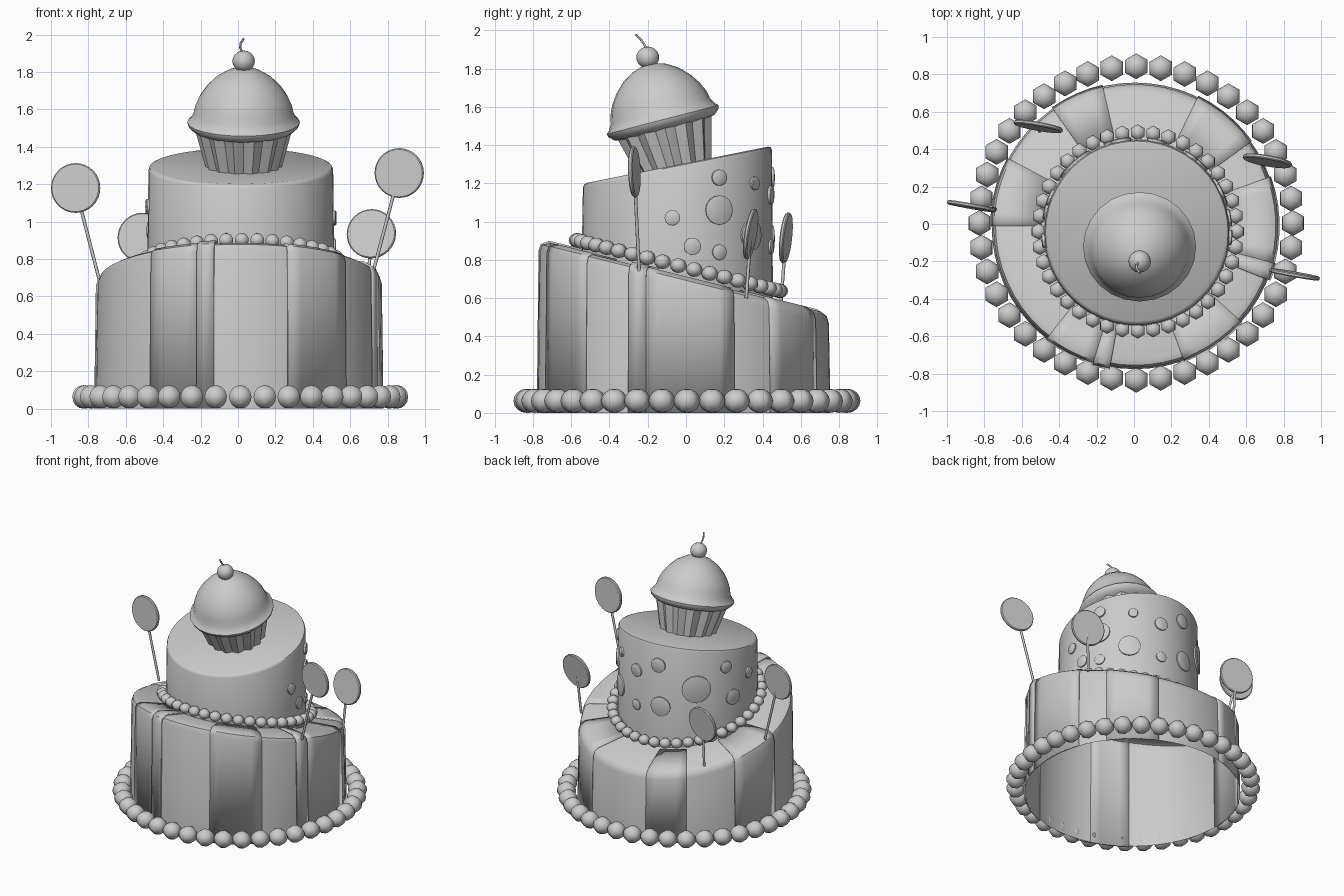
import bpy, math
from math import sin, cos, radians, pi, tau
from mathutils import Vector, Matrix

if "Cube" in bpy.data.objects:
    bpy.data.objects.remove(bpy.data.objects["Cube"])

C1 = (0.005, -0.01)     # lower tier centre
C2 = (0.015, -0.045)    # upper tier centre


def low_top(y):
    return 0.705 - 0.25 * y


def up_top(y):
    return 1.297 + 0.2 * (y + 0.045)


def smooth(ob, angle=40):
    bpy.ops.object.select_all(action='DESELECT')
    ob.select_set(True)
    bpy.context.view_layer.objects.active = ob
    bpy.ops.object.shade_smooth_by_angle(angle=radians(angle))


def make(name, verts, faces, angle=40):
    me = bpy.data.meshes.new(name)
    me.from_pydata(verts, [], faces)
    me.validate()
    ob = bpy.data.objects.new(name, me)
    bpy.context.collection.objects.link(ob)
    smooth(ob, angle)
    return ob


def sweep(name, rows, n, point, a0=0.0, a1=tau, angle=40):
    """Sweep profile rows around an axis; point(row, angle) gives each vertex."""
    full = abs(a1 - a0 - tau) < 1e-6
    m = n if full else n + 1
    verts = [point(r, a0 + (a1 - a0) * i / n) for r in rows for i in range(m)]
    faces = []
    for j in range(len(rows) - 1):
        for i in range(n):
            k = (i + 1) % m
            faces.append((j * m + i, j * m + k, (j + 1) * m + k, (j + 1) * m + i))
    if full:
        faces.append(tuple((len(rows) - 1) * m + i for i in range(m)))
    return make(name, verts, faces, angle)


def tier_point(centre, bottom, top):
    # row = (radius, follows top?, height offset)
    def f(row, a):
        r, up, dz = row
        x, y = centre[0] + r * cos(a), centre[1] + r * sin(a)
        return (x, y, (top(y) if up else bottom(y)) + dz)
    return f


def ball(name, loc, r, rz, seg, rings):
    bpy.ops.mesh.primitive_uv_sphere_add(segments=seg, ring_count=rings, radius=1, location=loc)
    ob = bpy.context.object
    ob.name = name
    ob.scale = (r, r, rz)
    bpy.ops.object.transform_apply(location=False, rotation=False, scale=True)
    smooth(ob, 60)
    return ob


def rod(name, a, b, r):
    a, b = Vector(a), Vector(b)
    bpy.ops.mesh.primitive_cylinder_add(vertices=8, radius=r, depth=(b - a).length, location=(a + b) / 2)
    ob = bpy.context.object
    ob.name = name
    ob.rotation_euler = (b - a).to_track_quat('Z', 'Y').to_euler()
    smooth(ob, 50)


# Lower tier, open underneath, slanted top
low = tier_point(C1, lambda y: 0.0, low_top)
sweep("lower_tier", [(0.766, 0, 0), (0.757, 1, -0.05), (0.745, 1, -0.015), (0.715, 1, 0), (0.45, 1, 0)], 60, low)

# Raised icing panels wrapped over the edge (angle ranges in degrees)
for i, (a, b) in enumerate([(-128, -107), (-107, -100), (-70, -42), (-22, -15), (-15, 20),
                            (36, 64), (103, 125), (152, 180)]):
    t = 0.012 if b - a < 10 else 0.004
    ob = sweep(f"icing_panel_{i}", [(0.77 + t, 0, 0), (0.761 + t, 1, -0.05), (0.749 + t, 1, -0.012),
               (0.715, 1, 0.004 + t), (0.5, 1, 0.004 + t)], max(2, round((b - a) / 6)), low, radians(a), radians(b))
    mod = ob.modifiers.new("thick", 'SOLIDIFY')
    mod.thickness = 0.012
    mod.offset = -1

# Upper tier, slanted the other way
sweep("upper_tier", [(0.5, 0, -0.02), (0.494, 1, -0.02), (0.488, 1, -0.006), (0.475, 1, 0)], 48,
      tier_point(C2, low_top, up_top))

# Pearl borders
for i in range(40):
    a = tau * i / 40 + pi / 2
    ball(f"base_pearl_{i}", (0.012 + 0.838 * cos(a), 0.005 + 0.838 * sin(a), 0.063), 0.069, 0.063, 6, 8)
    y = -0.04 + 0.53 * sin(a)
    ball(f"upper_pearl_{i}", (0.02 + 0.53 * cos(a), y, low_top(y) + 0.055), 0.043, 0.038, 6, 8)

# Round icing dots curved onto the side and back of the upper tier: angle, height, radius
dots = [(26, 1.23, .042), (-3, 1.02, .04), (26, 1.06, .077), (54, 1.2, .035), (9, .87, .045), (26, .84, .04),
        (51, .93, .08), (78, 1.14, .05), (78, .87, .04), (100, 1.23, .055), (102, .91, .075),
        (132, 1.06, .105), (158, 1.2, .045), (165, .95, .06), (185, 1.08, .04)]
for i, (deg, z, r) in enumerate(dots):
    def dot(row, a, deg=deg, z=z):
        rr, out = row
        th = radians(deg) + rr * cos(a) / 0.5
        return (C2[0] + out * cos(th), C2[1] + out * sin(th), z + rr * sin(a))
    sweep(f"icing_dot_{i}", [(r, 0.485), (r, 0.507), (r * 0.85, 0.511)], 16, dot)

# Lollipops: disc centre, stick foot, pitch
pops = [((-.868, .095, 1.18), (-.742, .08, .69), -2), ((.862, -.27, 1.26), (.725, -.245, .74), 2),
        ((.713, .338, .935), (.69, .315, .6), -9), ((-.512, .522, .915), (-.505, .495, .56), -6)]
for i, (top, foot, pitch) in enumerate(pops):
    rod(f"lollipop_stick_{i}", foot, top, 0.009)
    bpy.ops.mesh.primitive_cylinder_add(vertices=32, radius=0.133, depth=0.022, location=top,
                                        rotation=(radians(90 + pitch), 0, radians(-10)))
    bpy.context.object.name = f"lollipop_disc_{i}"
    bev = bpy.context.object.modifiers.new("round", 'BEVEL')
    bev.width = 0.006
    smooth(bpy.context.object, 50)

# Tilted cupcake: frosting and fluted wrapper
tilt = Matrix.Translation((0.03, -0.12, 1.525)) @ Matrix.Rotation(radians(14.5), 4, 'X')


def cake(row, a):
    return tilt @ Vector((row[0] * cos(a), row[0] * sin(a), row[1]))


def wrap(row, a):
    r = row[0] + 0.011 * cos(14 * a)
    return tilt @ Vector((r * cos(a), r * sin(a), row[1]))


sweep("frosting", [(0.2, -0.05), (0.27, -0.035), (0.297, -0.01), (0.302, 0.008), (0.285, 0.025), (0.268, 0.055),
      (0.258, 0.1), (0.235, 0.15), (0.2, 0.2), (0.15, 0.25), (0.09, 0.287), (0.04, 0.302), (0.01, 0.306)],
      24, cake, angle=60)
sweep("wrapper", [(0.25, -0.03), (0.188, -0.26)], 56, wrap)

# Cherry and bent stem
ball("cherry", (0.03, -0.2, 1.858), 0.06, 0.057, 16, 10)
stem = [(0.025, -0.205, 1.9), (0.012, -0.22, 1.93), (0.014, -0.238, 1.953), (0.03, -0.262, 1.978)]
for i in range(3):
    rod(f"stem_{i}", stem[i], stem[i + 1], 0.006)
